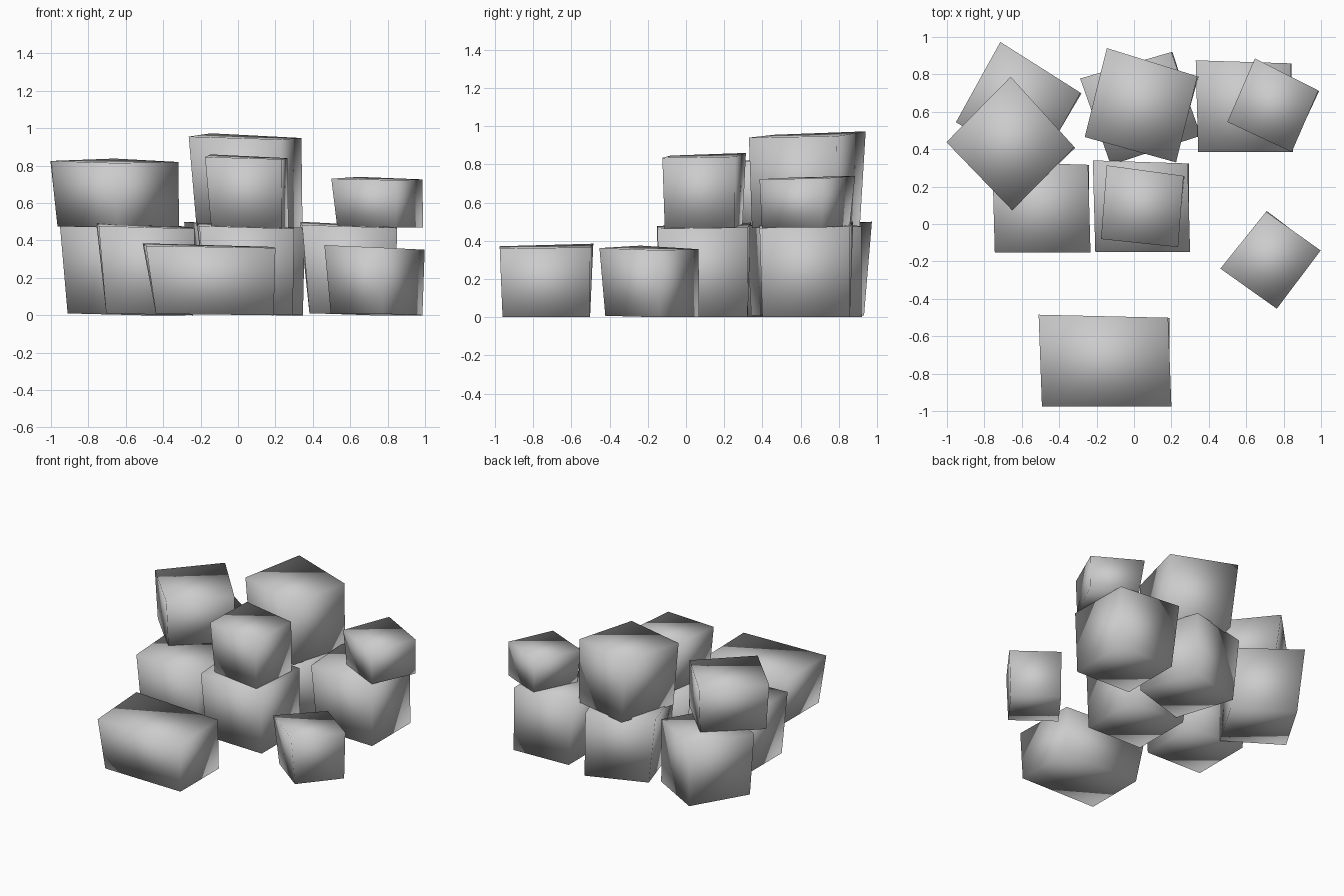
import bpy
from math import radians
from mathutils import Matrix, Vector

if "Cube" in bpy.data.objects:
    bpy.data.objects.remove(bpy.data.objects["Cube"], do_unlink=True)

stone = bpy.data.materials.new("grey_stone")
stone.use_nodes = True
GREY = (0.6, 0.6, 0.6, 1)
stone.diffuse_color = GREY
stone.node_tree.nodes["Principled BSDF"].inputs["Base Color"].default_value = GREY

# Uneven unit block: front left, front right, back right, back left
BOTTOM = [(-.4, -.47, .02), (.487, -.47, 0), (.487, .465, 0), (-.4, .465, .02)]
TOP = [(-.475, -.5, .965), (.5, -.5, .935), (.475, .467, .95), (-.5, .5, 1)]
SIDES = [(i, (i + 1) % 4, (i + 1) % 4 + 4, i + 4) for i in range(4)]
FACES = [(3, 2, 1, 0), (4, 5, 6, 7)] + SIDES


def block(name, place, size, turn=0):
    """Add one stone, resting on the given point and turned about z."""
    shape = (Matrix.Translation(place) @ Matrix.Rotation(radians(turn), 4, 'Z')
             @ Matrix.Diagonal((*size, 1)))
    mesh = bpy.data.meshes.new(name)
    mesh.from_pydata([shape @ Vector(v) for v in BOTTOM + TOP], [], FACES)
    mesh.materials.append(stone)
    # Soft shading runs over every edge
    mesh.shade_smooth()
    obj = bpy.data.objects.new(name, mesh)
    bpy.context.collection.objects.link(obj)


# Loose stones in front
block("front_long_stone", (-.155, -.73, 0), (.71, .49, .385))
block("front_small_stone", (.73, -.19, 0), (.4, .37, .375), 53)

# Lower layer
block("lower_right_stone", (-.495, .09, 0), (.525, .485, .495))
block("lower_middle_stone", (.04, .095, 0), (.52, .49, .495))
block("lower_left_stone", (.59, .63, 0), (.52, .49, .5))
block("lower_back_stone", (.035, .625, 0), (.52, .49, .5), 18)
block("lower_back_right_stone", (-.615, .63, 0), (.52, .49, .5), -30.5)

# Upper layer
block("upper_right_stone", (-.655, .43, .468), (.52, .49, .37), -46)
block("upper_back_stone", (.04, .635, .468), (.52, .49, .505), -15.5)
block("upper_middle_stone", (.045, .095, .465), (.425, .395, .395), -6)
block("upper_left_stone", (.745, .635, .47), (.39, .37, .27), -25)
